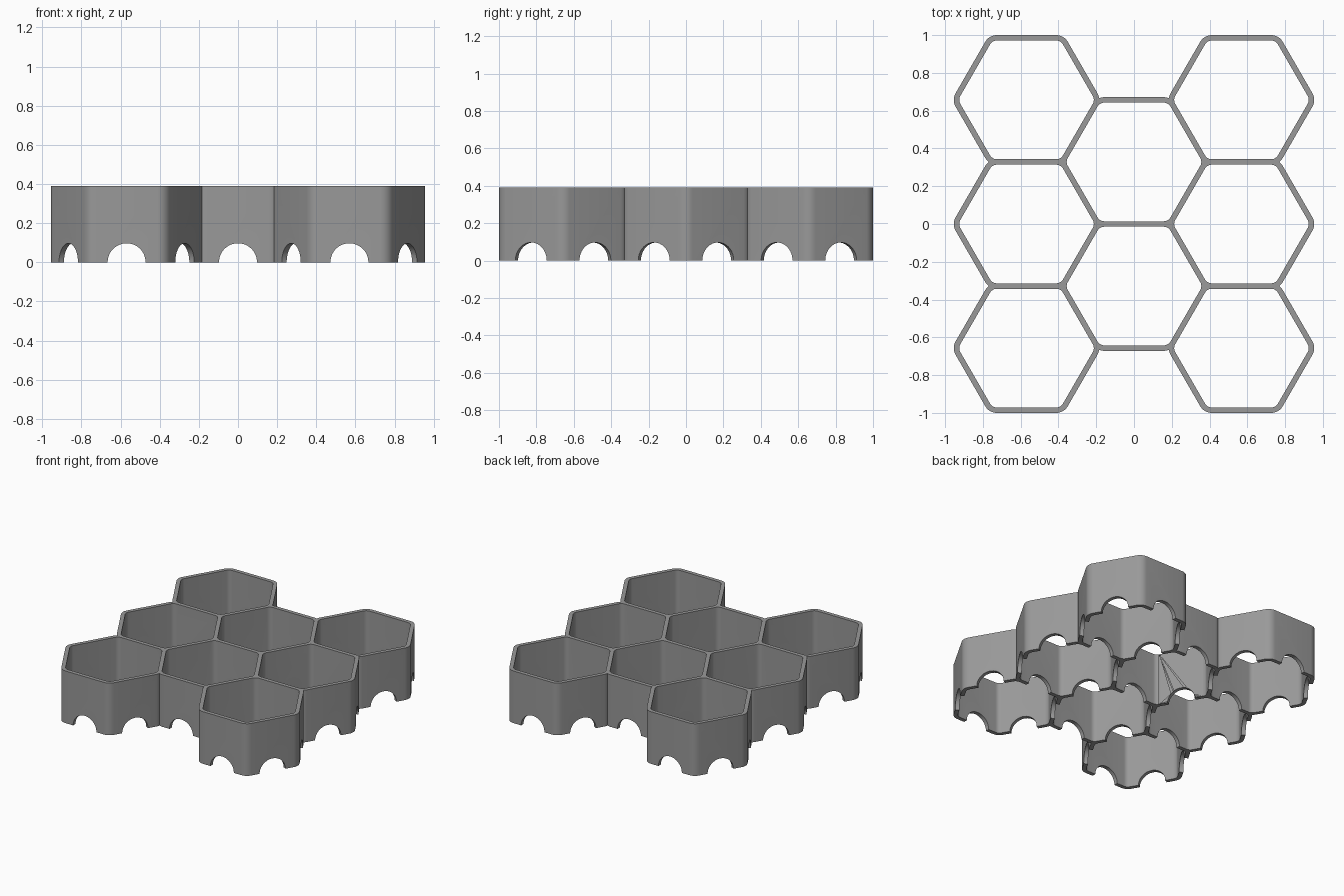
import bpy, math
from mathutils import Vector, Matrix
import bmesh

if "Cube" in bpy.data.objects:
    bpy.data.objects.remove(bpy.data.objects["Cube"])

PITCH, WALL, HEIGHT = 0.657, 0.029, 0.39   # cell spacing, wall thickness, height
ROUND, ARCH = 0.07, 0.097                  # outer corner radius, arch radius
COL = PITCH * math.cos(math.radians(30))   # column spacing
cells = [Vector((sx * COL, k * PITCH, 0)) for sx in (-1, 1) for k in (-1, 0, 1)]
cells += [Vector((0, s * PITCH / 2, 0)) for s in (-1, 1)]


def hexagon(bm, centre, apothem, radius, z0, z1, steps=6):
    """Add a closed hexagonal prism with rounded corners."""
    d = (apothem - radius) / math.cos(math.radians(30))
    ring = []
    for i in range(6):
        a = math.radians(60 * i)
        for j in range(steps + 1):
            b = a + math.radians(-30 + 60 * j / steps)
            ring.append((centre.x + d * math.cos(a) + radius * math.cos(b),
                         centre.y + d * math.sin(a) + radius * math.sin(b)))
    low = [bm.verts.new((x, y, z0)) for x, y in ring]
    top = [bm.verts.new((x, y, z1)) for x, y in ring]
    bm.faces.new(low[::-1])
    bm.faces.new(top)
    n = len(ring)
    for i in range(n):
        k = (i + 1) % n
        bm.faces.new((low[i], low[k], top[k], top[i]))


def finish(bm, name):
    mesh = bpy.data.meshes.new(name)
    bm.to_mesh(mesh)
    bm.free()
    ob = bpy.data.objects.new(name, mesh)
    bpy.context.collection.objects.link(ob)
    return ob


def prism(name, centres, *args):
    bm = bmesh.new()
    for c in centres:
        hexagon(bm, c, *args)
    return finish(bm, name)


def boolean(ob, other, operation):
    m = ob.modifiers.new("boolean", 'BOOLEAN')
    m.operation, m.solver, m.object = operation, 'EXACT', other
    bpy.context.view_layer.objects.active = ob
    bpy.ops.object.modifier_apply(modifier=m.name)
    bpy.data.objects.remove(other)


# Outer block: eight rounded hexagons overlapping by one wall thickness
outer = (PITCH + WALL) / 2
grid = prism("honeycomb_grid", cells[:1], outer, ROUND, 0, HEIGHT)
for c in cells[1:]:
    boolean(grid, prism("cell_block", [c], outer, ROUND, 0, HEIGHT), 'UNION')

# Open cells
boolean(grid, prism("cell_cutter", cells, (PITCH - WALL) / 2, ROUND - WALL, -0.1, HEIGHT + 0.1),
        'DIFFERENCE')

# Half-round arch at the foot of every wall, shared walls cut once
bm = bmesh.new()
done = set()
for c in cells:
    for i in range(6):
        a = math.radians(30 + 60 * i)
        p = c + Vector((math.cos(a), math.sin(a), 0)) * PITCH / 2
        key = (round(p.x, 2) + 0.0, round(p.y, 2) + 0.0)
        if key in done:
            continue
        done.add(key)
        turn = (Matrix.Translation(p) @ Matrix.Rotation(a, 4, 'Z')
                @ Matrix.Rotation(math.pi / 2, 4, 'Y') @ Matrix.Rotation(math.pi / 40, 4, 'Z'))
        bmesh.ops.create_cone(bm, cap_ends=True, segments=40, radius1=ARCH, radius2=ARCH,
                              depth=0.1, matrix=turn)
boolean(grid, finish(bm, "arch_cutter"), 'DIFFERENCE')

# Plain grey, smooth rounded corners with sharp rims
grey = bpy.data.materials.new("grey")
grey.diffuse_color = (0.32, 0.32, 0.32, 1)
grey.use_nodes = True
grey.node_tree.nodes["Principled BSDF"].inputs["Base Color"].default_value = grey.diffuse_color
grid.data.materials.clear()
grid.data.materials.append(grey)
for f in grid.data.polygons:
    f.material_index = 0
bpy.ops.object.select_all(action='DESELECT')
grid.select_set(True)
bpy.context.view_layer.objects.active = grid
bpy.ops.object.shade_smooth_by_angle(angle=math.radians(30))
